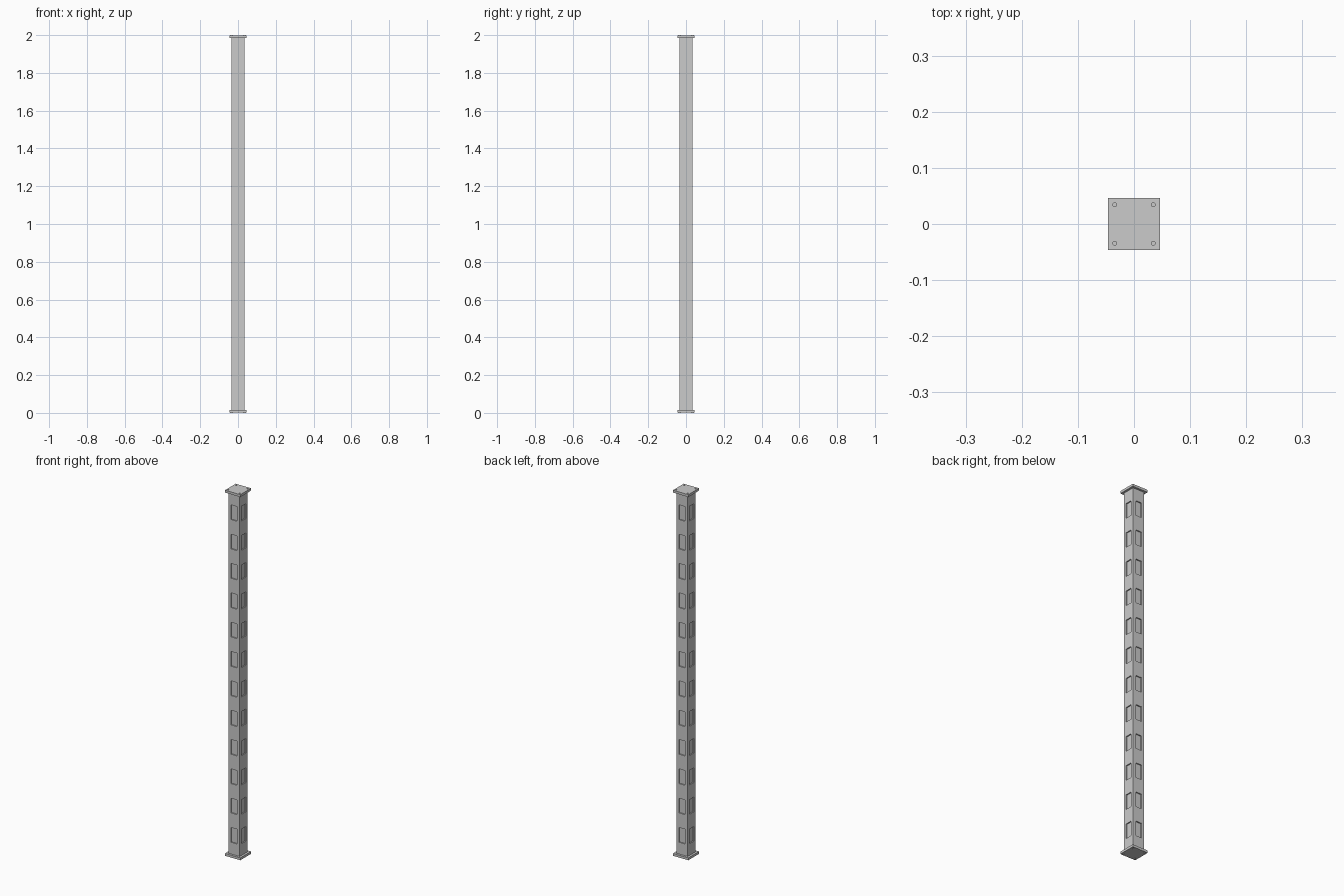
import bpy, bmesh, math
from mathutils import Matrix, Vector

if "Cube" in bpy.data.objects:
    bpy.data.objects.remove(bpy.data.objects["Cube"])

H = 2.0           # total height
COL = 0.0345      # column half width
PLATE = 0.046     # end plate half width
PT = 0.013        # plate thickness
BOLT_H = 0.003    # bolt head height
BOLT_R = 0.0042
PANEL_W, PANEL_H, DEPTH = 0.018, 0.04, 0.006   # half width, half height, depth


def finish(bm, name):
    bmesh.ops.recalc_face_normals(bm, faces=bm.faces)
    me = bpy.data.meshes.new(name)
    bm.to_mesh(me)
    bm.free()
    ob = bpy.data.objects.new(name, me)
    bpy.context.collection.objects.link(ob)
    return ob


# column: one gridded face turned four times, with 12 sunken panels per side
z0, z1 = BOLT_H + PT, H - BOLT_H - PT
xs = [-COL, -PANEL_W, PANEL_W, COL]
zs = [z0]
for i in range(12):
    c = 0.12 + 0.16 * i
    zs += [c - PANEL_H, c + PANEL_H]
zs.append(z1)

bm = bmesh.new()
panels = []
for k in range(4):
    rot = Matrix.Rotation(k * math.pi / 2, 3, 'Z')
    grid = [[bm.verts.new(rot @ Vector((x, -COL, z))) for x in xs] for z in zs]
    for j in range(len(zs) - 1):
        for i in range(3):
            f = bm.faces.new((grid[j][i], grid[j][i + 1], grid[j + 1][i + 1], grid[j + 1][i]))
            if i == 1 and j % 2 == 1:
                panels.append(f)
bm.normal_update()
for f in panels:
    n = f.normal.copy()
    new = bmesh.ops.extrude_discrete_faces(bm, faces=[f])["faces"]
    bmesh.ops.translate(bm, verts=new[0].verts, vec=-n * DEPTH)
bmesh.ops.remove_doubles(bm, verts=bm.verts, dist=1e-5)
bmesh.ops.holes_fill(bm, edges=[e for e in bm.edges if e.is_boundary], sides=0)
finish(bm, "column")


# square end plates
def plate(name, zc):
    bm = bmesh.new()
    m = Matrix.Translation((0, 0, zc)) @ Matrix.Diagonal((2 * PLATE, 2 * PLATE, PT, 1))
    bmesh.ops.create_cube(bm, size=1, matrix=m)
    finish(bm, name)


# four round bolt heads per plate
def bolts(name, zc):
    bm = bmesh.new()
    for sx in (-1, 1):
        for sy in (-1, 1):
            bmesh.ops.create_cone(bm, cap_ends=True, segments=16, radius1=BOLT_R,
                                  radius2=BOLT_R, depth=BOLT_H,
                                  matrix=Matrix.Translation((sx * COL, sy * COL, zc)))
    finish(bm, name)


plate("bottom_plate", BOLT_H + PT / 2)
plate("top_plate", H - BOLT_H - PT / 2)
bolts("bottom_bolts", BOLT_H / 2)
bolts("top_bolts", H - BOLT_H / 2)
